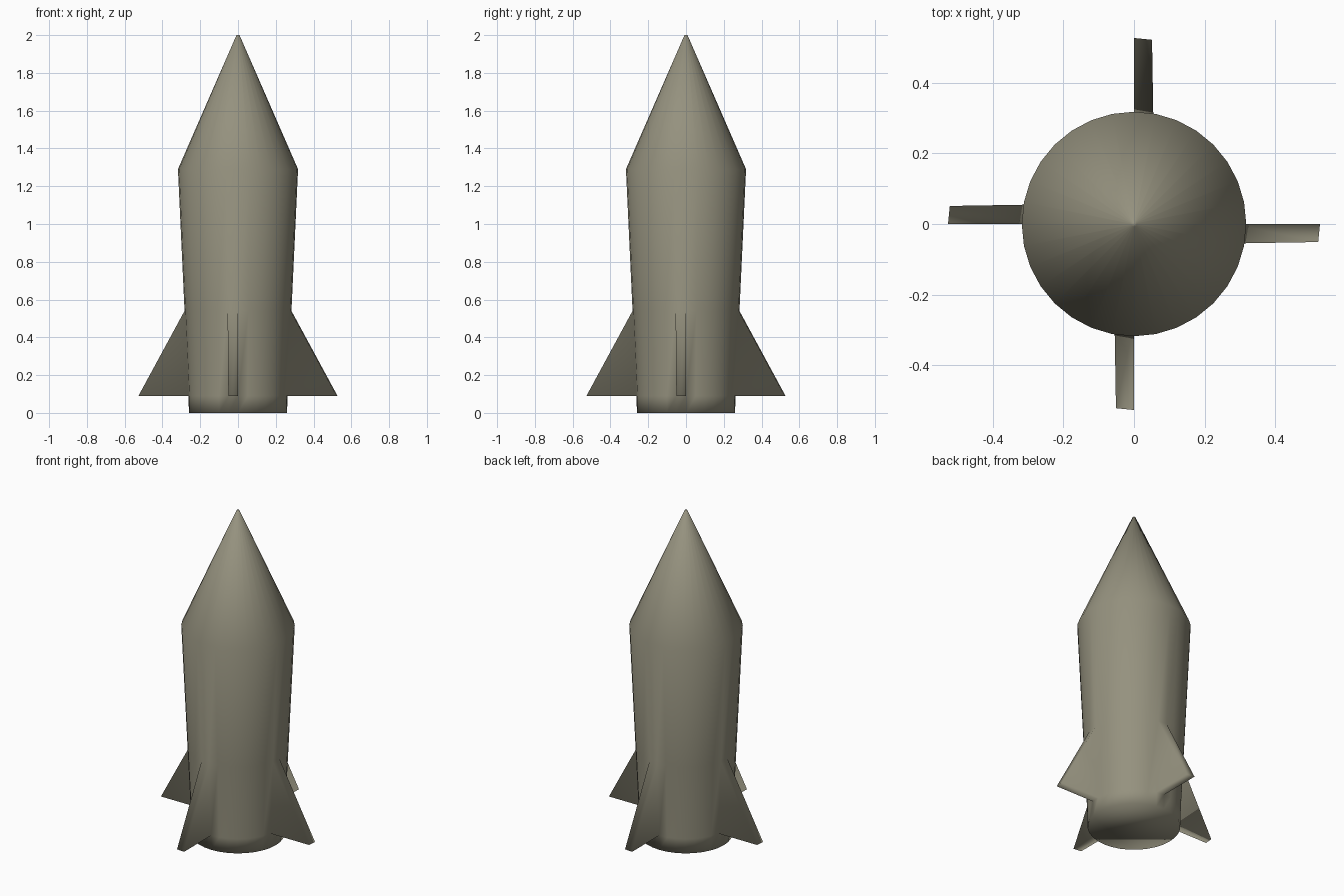
import bpy, bmesh, math
from mathutils import Vector

if "Cube" in bpy.data.objects:
    bpy.data.objects.remove(bpy.data.objects["Cube"])

SIDES = 32
FIN_REACH = 0.265
# radius, height of each ring from base to nose
PROFILE = [(0.26, 0.0), (0.262, 0.09), (0.283, 0.54), (0.318, 1.29), (0.008, 2.0)]

bm = bmesh.new()

# hull rings
rings = []
for r, z in PROFILE:
    rings.append([bm.verts.new((r * math.cos(2 * math.pi * i / SIDES),
                                r * math.sin(2 * math.pi * i / SIDES), z))
                  for i in range(SIDES)])

# hull walls, leaving one face open per quarter where a fin grows out
fin_columns = [SIDES - 1 - k * SIDES // 4 for k in range(4)]
for level in range(len(rings) - 1):
    lo, hi = rings[level], rings[level + 1]
    for i in range(SIDES):
        if level == 1 and i in fin_columns:
            continue
        j = (i + 1) % SIDES
        bm.faces.new((lo[i], lo[j], hi[j], hi[i]))

# base and nose caps
bm.faces.new(rings[0][::-1])
bm.faces.new(rings[-1])

# fins: lower edge of the open face pulled straight outwards
for i in fin_columns:
    j = (i + 1) % SIDES
    a, b, c, d = rings[1][i], rings[1][j], rings[2][j], rings[2][i]
    angle = 2 * math.pi * (i + 1) / SIDES
    out = Vector((math.cos(angle), math.sin(angle), 0)) * FIN_REACH
    p, q = bm.verts.new(a.co + out), bm.verts.new(b.co + out)
    bm.faces.new((p, q, c, d))
    bm.faces.new((a, p, d))
    bm.faces.new((b, c, q))
    bm.faces.new((a, b, q, p))

bmesh.ops.recalc_face_normals(bm, faces=bm.faces[:])
for f in bm.faces:
    f.smooth = True

mesh = bpy.data.meshes.new("rocket_body_with_fins")
bm.to_mesh(mesh)
bm.free()
rocket = bpy.data.objects.new("rocket_body_with_fins", mesh)
bpy.context.collection.objects.link(rocket)

# single olive grey paint
paint = bpy.data.materials.new("olive_grey")
paint.diffuse_color = (0.30, 0.285, 0.21, 1)
paint.use_nodes = True
paint.node_tree.nodes["Principled BSDF"].inputs["Base Color"].default_value = paint.diffuse_color
mesh.materials.append(paint)
